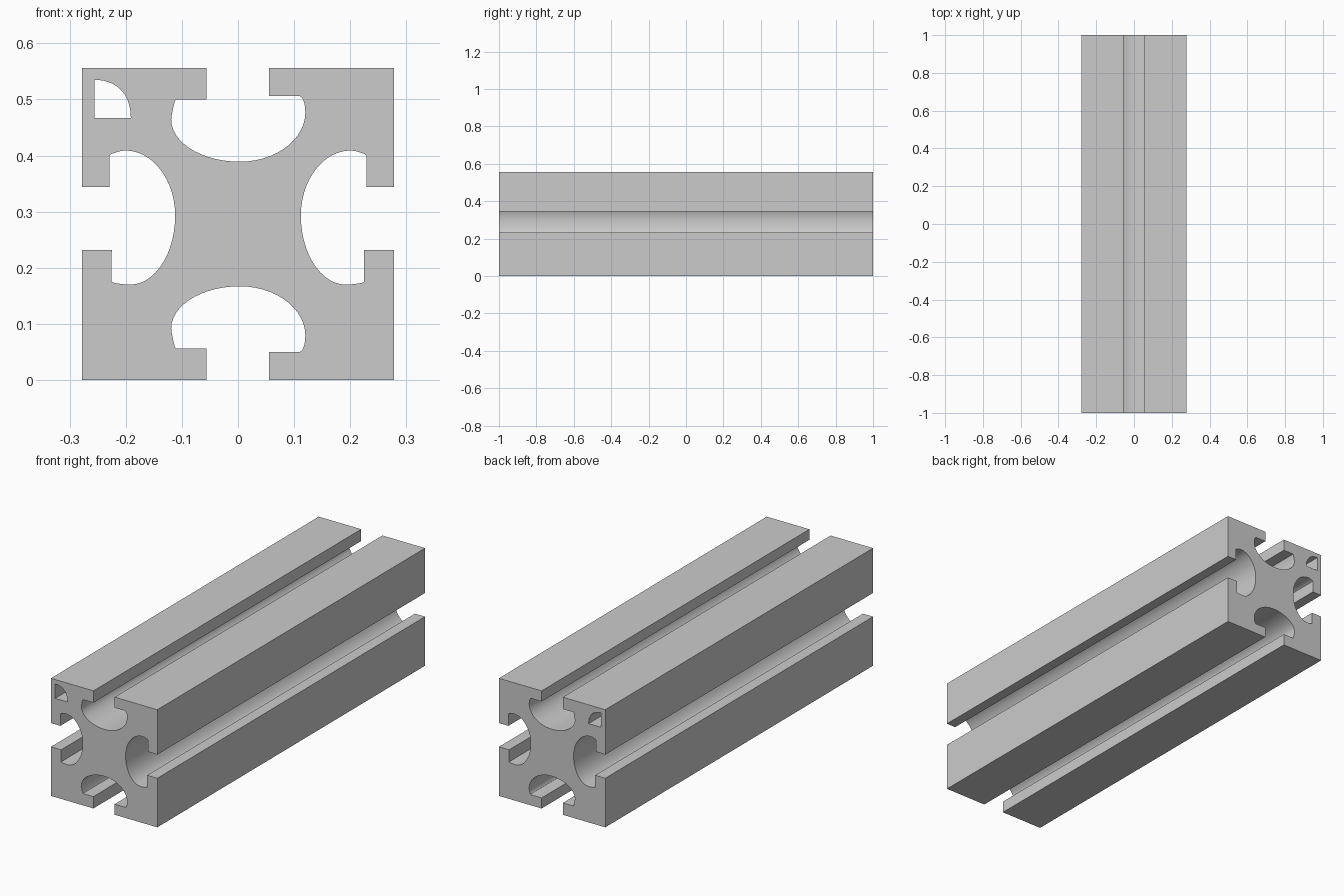
import bpy
import bmesh
from mathutils import Vector
from mathutils.geometry import interpolate_bezier

HALF, SIZE = 0.278, 0.556
K = 0.55  # handle length giving elliptical quarter arcs

if "Cube" in bpy.data.objects:
    bpy.data.objects.remove(bpy.data.objects["Cube"], do_unlink=True)


def arc(a, b, vertical_first, steps=14, k=K):
    """Elliptical quarter arc from a to b, leaving vertically or horizontally."""
    a, b = Vector(a), Vector(b)
    corner = Vector((a.x, b.y)) if vertical_first else Vector((b.x, a.y))
    pts = interpolate_bezier(a, a.lerp(corner, k), b.lerp(corner, k), b, steps)
    return [(p[0], p[1]) for p in pts[1:]]


def mirror_x(pts):
    return [(-x, z) for x, z in pts]


def mirror_z(pts):
    return [(x, SIZE - z) for x, z in pts]


# Top slot, left to right
top = [(-0.056, SIZE), (-0.056, 0.5), (-0.111, 0.5)]
top += arc(top[-1], (-0.119, 0.464), False, 6, 0.2)
top += arc(top[-1], (0.003, 0.389), True)
top += arc(top[-1], (0.12, 0.477), False)
top += arc(top[-1], (0.11, 0.506), True, 6)
top += [(0.055, 0.506), (0.055, SIZE)]

# Left slot, top to bottom
side = [(-HALF, 0.344), (-0.229, 0.344), (-0.229, 0.4)]
side += arc(side[-1], (-0.201, 0.409), True, 6, 0.3)
side += arc(side[-1], (-0.112, 0.293), False)
side += arc(side[-1], (-0.192, 0.17), True)
side += arc(side[-1], (-0.225, 0.175), False, 6, 0.4)
side += [(-0.225, 0.232), (-HALF, 0.232)]

# Complete outline, clockwise
outline = [(-HALF, SIZE)] + top + [(HALF, SIZE)] + mirror_x(side)
outline += [(HALF, 0)] + mirror_z(top)[::-1] + [(-HALF, 0)] + side[::-1]

# Quarter-round marker hole in one corner
hole = [(-0.256, 0.535), (-0.256, 0.467), (-0.191, 0.467)]
hole += arc(hole[-1], hole[0], True, 14, 0.62)[:-1]

# Fill the cross-section and extrude it along the bar
bm = bmesh.new()
edges = []
for loop in (outline, hole):
    verts = [bm.verts.new((x, -1, z)) for x, z in loop]
    edges += [bm.edges.new((v, verts[i - 1])) for i, v in enumerate(verts)]
bmesh.ops.triangle_fill(bm, use_beauty=True, use_dissolve=False, edges=edges,
                        normal=(0, -1, 0))
ext = bmesh.ops.extrude_face_region(bm, geom=bm.faces[:], use_keep_orig=True)
bmesh.ops.translate(bm, vec=(0, 2, 0),
                    verts=[g for g in ext["geom"] if isinstance(g, bmesh.types.BMVert)])
bmesh.ops.recalc_face_normals(bm, faces=bm.faces[:])

mesh = bpy.data.meshes.new("slotted_bar")
bm.to_mesh(mesh)
bm.free()
bar = bpy.data.objects.new("slotted_bar", mesh)
bpy.context.collection.objects.link(bar)

# Plain grey metal
grey = bpy.data.materials.new("light_grey")
grey.use_nodes = True
colour = (0.6, 0.6, 0.6, 1)
grey.diffuse_color = colour
grey.node_tree.nodes["Principled BSDF"].inputs["Base Color"].default_value = colour
mesh.materials.append(grey)

# Smooth channels, crisp corners
bpy.ops.object.select_all(action="DESELECT")
bar.select_set(True)
bpy.context.view_layer.objects.active = bar
bpy.ops.object.shade_smooth_by_angle(angle=0.52)
